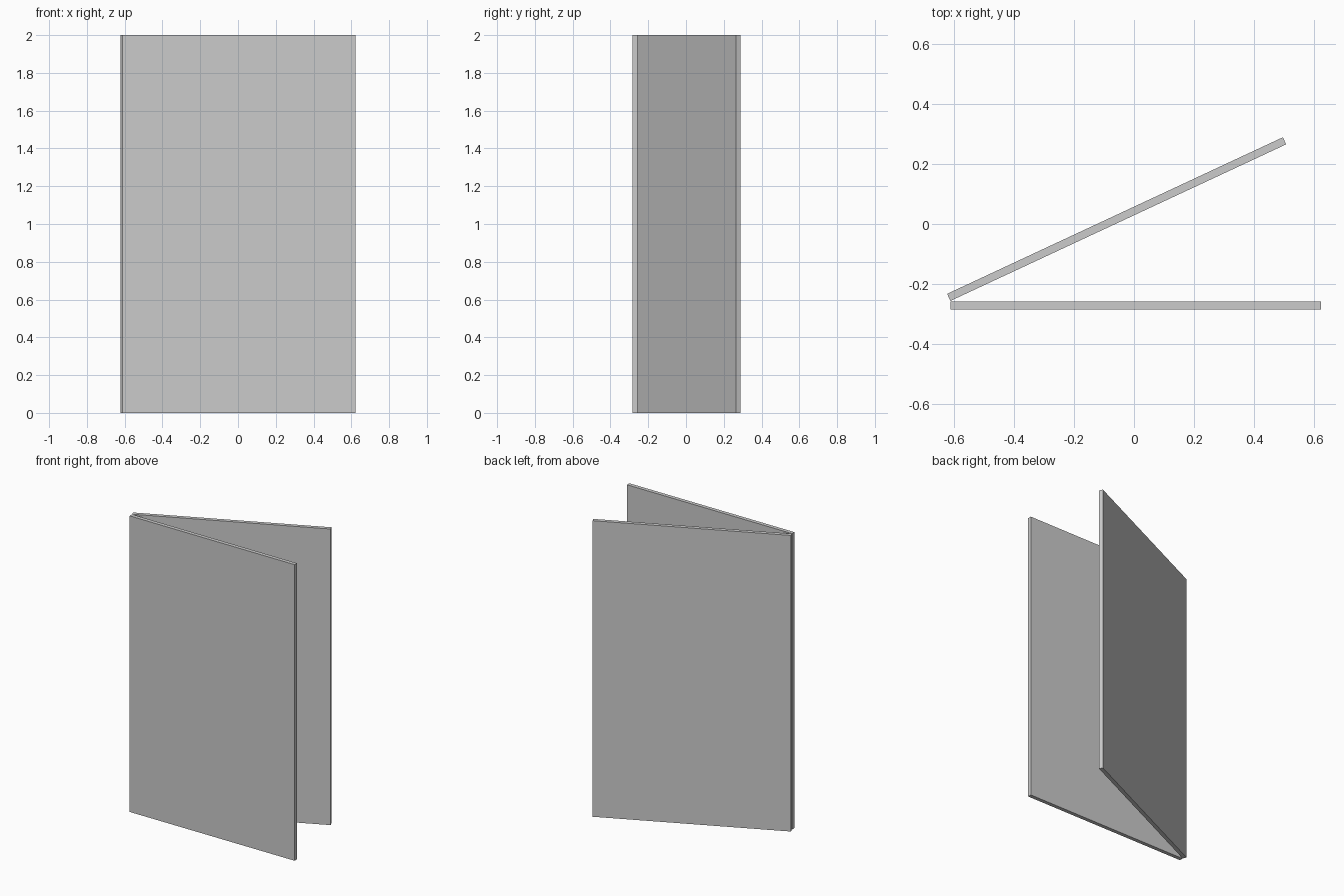
import bpy, bmesh, math
from mathutils import Matrix

if "Cube" in bpy.data.objects:
    bpy.data.objects.remove(bpy.data.objects["Cube"])

WIDTH, THICK, HEIGHT = 1.233, 0.026, 2.0
HINGE = (-0.611, -0.258)


def panel(name, side, angle):
    """Flat upright board running from the hinge; side is +1 (back) or -1 (front)."""
    bm = bmesh.new()
    bmesh.ops.create_cube(bm, size=1)
    bmesh.ops.scale(bm, vec=(WIDTH, THICK, HEIGHT), verts=bm.verts)
    bmesh.ops.translate(bm, vec=(WIDTH / 2, side * THICK / 2, HEIGHT / 2), verts=bm.verts)
    bm.transform(Matrix.Rotation(math.radians(angle), 4, 'Z'))
    mesh = bpy.data.meshes.new(name)
    bm.to_mesh(mesh)
    bm.free()
    obj = bpy.data.objects.new(name, mesh)
    obj.location = (HINGE[0], HINGE[1], 0)
    bpy.context.collection.objects.link(obj)
    return obj


# Front board, parallel to x
panel("front_board", -1, 0)
# Back board, opened 25 degrees about the shared hinge edge
back = panel("back_board", 1, 25)
back.location.y += 0.002
